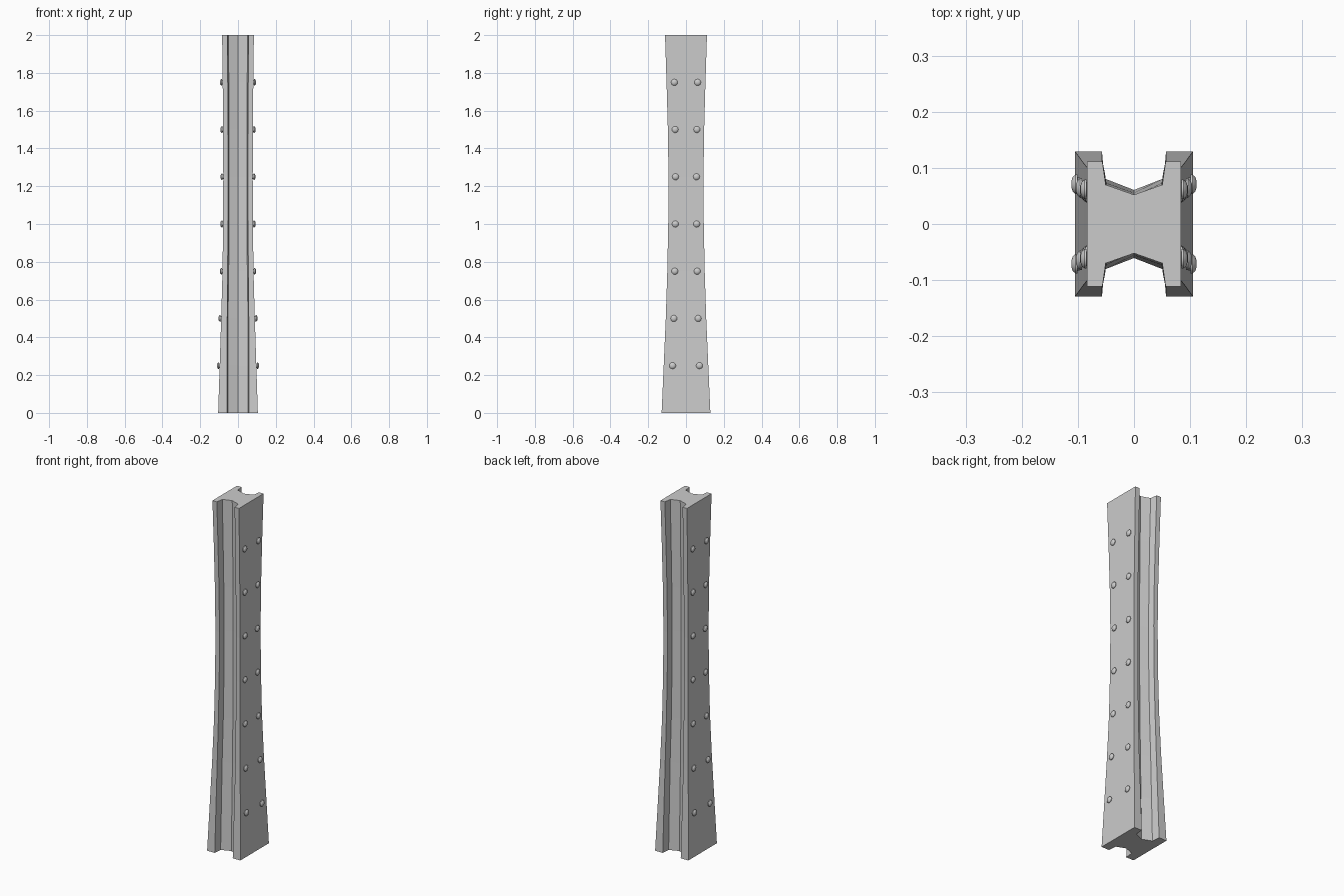
import bpy, bmesh
from math import pi, cos, sin

if "Cube" in bpy.data.objects:
    bpy.data.objects.remove(bpy.data.objects["Cube"])

# half-width (x) and half-depth (y) of the column at nine equal height steps
HALF_X = [.105, .097, .089, .082, .079, .078, .079, .081, .084]
HALF_Y = [.129, .118, .107, .099, .094, .0925, .096, .103, .111]
STEP = 0.25


def new_object(name, bm):
    bmesh.ops.recalc_face_normals(bm, faces=bm.faces)
    mesh = bpy.data.meshes.new(name)
    bm.to_mesh(mesh)
    bm.free()
    ob = bpy.data.objects.new(name, mesh)
    bpy.context.collection.objects.link(ob)
    return ob


def section(hx, hy):
    # H-shaped outline: one quarter mirrored to all four corners
    tip = .057 - .05 * max(0, .084 - hx) * 20 * .1
    tip = min(.057, hx * .67)
    root = min(.053, hx * .6)
    q = [(hx, hy), (tip, hy), (root, hy * .63), (0, hy * .47)]
    top = q + [(-x, y) for x, y in q[-2::-1]]
    return top + [(-x, -y) for x, y in top]


# column: lofted H section
bm = bmesh.new()
rings = [[bm.verts.new((x, y, i * STEP)) for x, y in section(hx, hy)]
         for i, (hx, hy) in enumerate(zip(HALF_X, HALF_Y))]
for a, b in zip(rings, rings[1:]):
    for k in range(len(a)):
        n = (k + 1) % len(a)
        bm.faces.new((a[k], a[n], b[n], b[k]))
bm.faces.new(rings[0][::-1])
bm.faces.new(rings[-1])
new_object("column", bm)

# rivets: neck, flange lip and domed head, revolved around the x axis
RIVET = [(.012, -.004), (.012, .003), (.0175, .004), (.0175, .007), (.013, .012), (.006, .0145)]
SIDES = 12
bm = bmesh.new()
for i in range(1, 8):
    for sx in (-1, 1):
        for sy in (-1, 1):
            cx, cy, cz = HALF_X[i], sy * HALF_Y[i] * .6, i * STEP
            loops = [[bm.verts.new((sx * (cx + h), cy + r * cos(2 * pi * k / SIDES),
                                    cz + r * sin(2 * pi * k / SIDES)))
                      for k in range(SIDES)] for r, h in RIVET]
            for a, b in zip(loops, loops[1:]):
                for k in range(SIDES):
                    n = (k + 1) % SIDES
                    bm.faces.new((a[k], a[n], b[n], b[k]))
            bm.faces.new(loops[0])
            bm.faces.new(loops[-1])
rivets = new_object("rivets", bm)
bpy.context.view_layer.objects.active = rivets
rivets.select_set(True)
bpy.ops.object.shade_smooth_by_angle(angle=.7)
